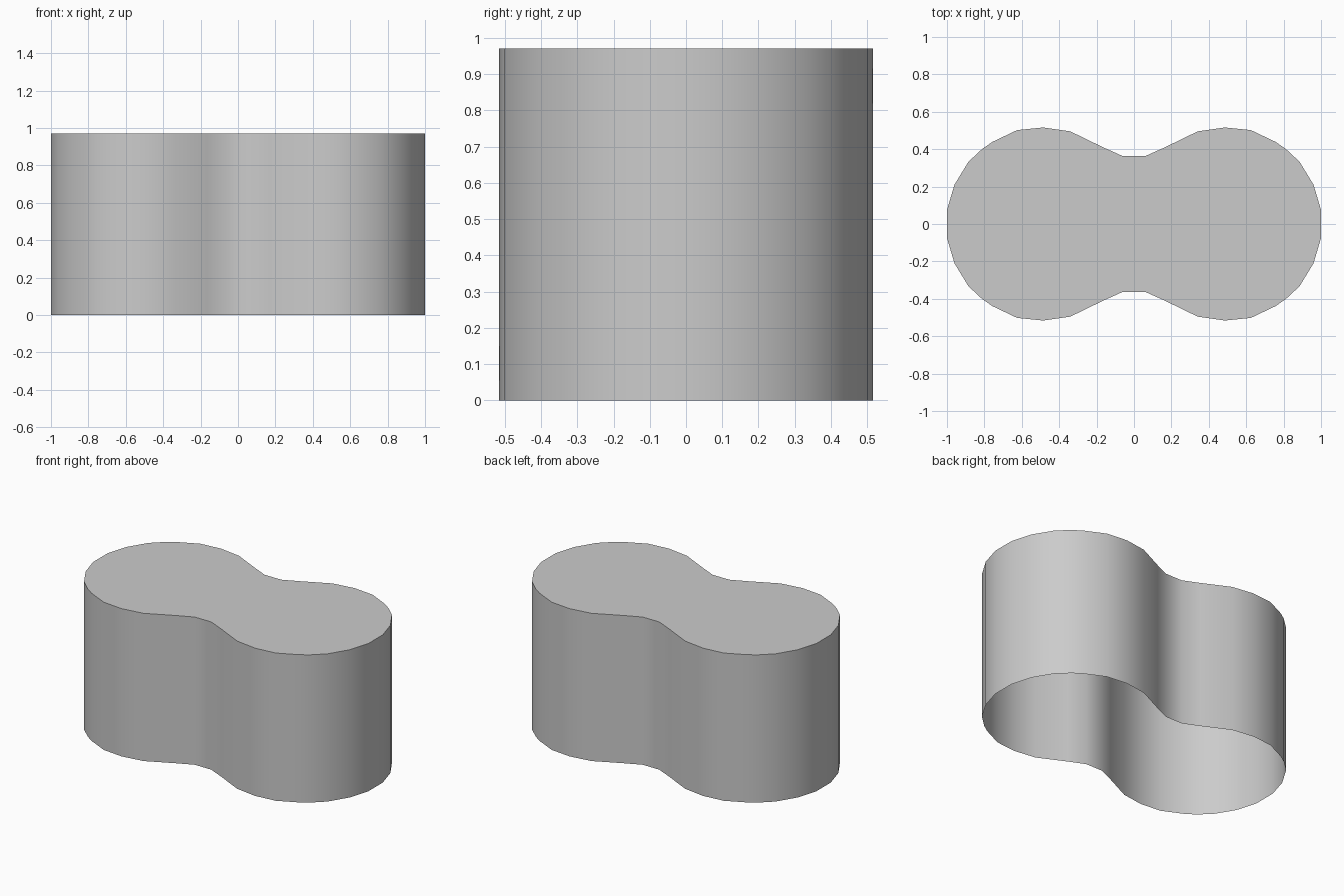
import bpy, bmesh

if "Cube" in bpy.data.objects:
    bpy.data.objects.remove(bpy.data.objects["Cube"])

HEIGHT = 0.97

# One quarter of the peanut-shaped outline, from the waist to the rounded end
quarter = [(0.06, 0.363), (0.165, 0.41), (0.34, 0.495), (0.485, 0.516),
           (0.625, 0.502), (0.755, 0.44), (0.81, 0.403), (0.885, 0.333),
           (0.96, 0.21), (1.0, 0.075)]

# Mirror the quarter into a full closed loop
half = quarter + [(x, -y) for x, y in reversed(quarter)]
outline = half + [(-x, -y) for x, y in half]

# Hollow shell: closed flat top, smooth walls, open bottom
bm = bmesh.new()
bottom = [bm.verts.new((x, y, 0)) for x, y in outline]
top = [bm.verts.new((x, y, HEIGHT)) for x, y in outline]
n = len(outline)
for i in range(n):
    j = (i + 1) % n
    bm.faces.new((bottom[j], bottom[i], top[i], top[j]))
cap = bm.faces.new(list(reversed(top)))
cap.normal_update()
bm.normal_update()

mesh = bpy.data.meshes.new("peanut_shell")
bm.to_mesh(mesh)
bm.free()
shell = bpy.data.objects.new("peanut_shell", mesh)
bpy.context.collection.objects.link(shell)

# Smooth walls with a sharp rim
bpy.context.view_layer.objects.active = shell
shell.select_set(True)
bpy.ops.object.shade_smooth_by_angle(angle=0.7)
